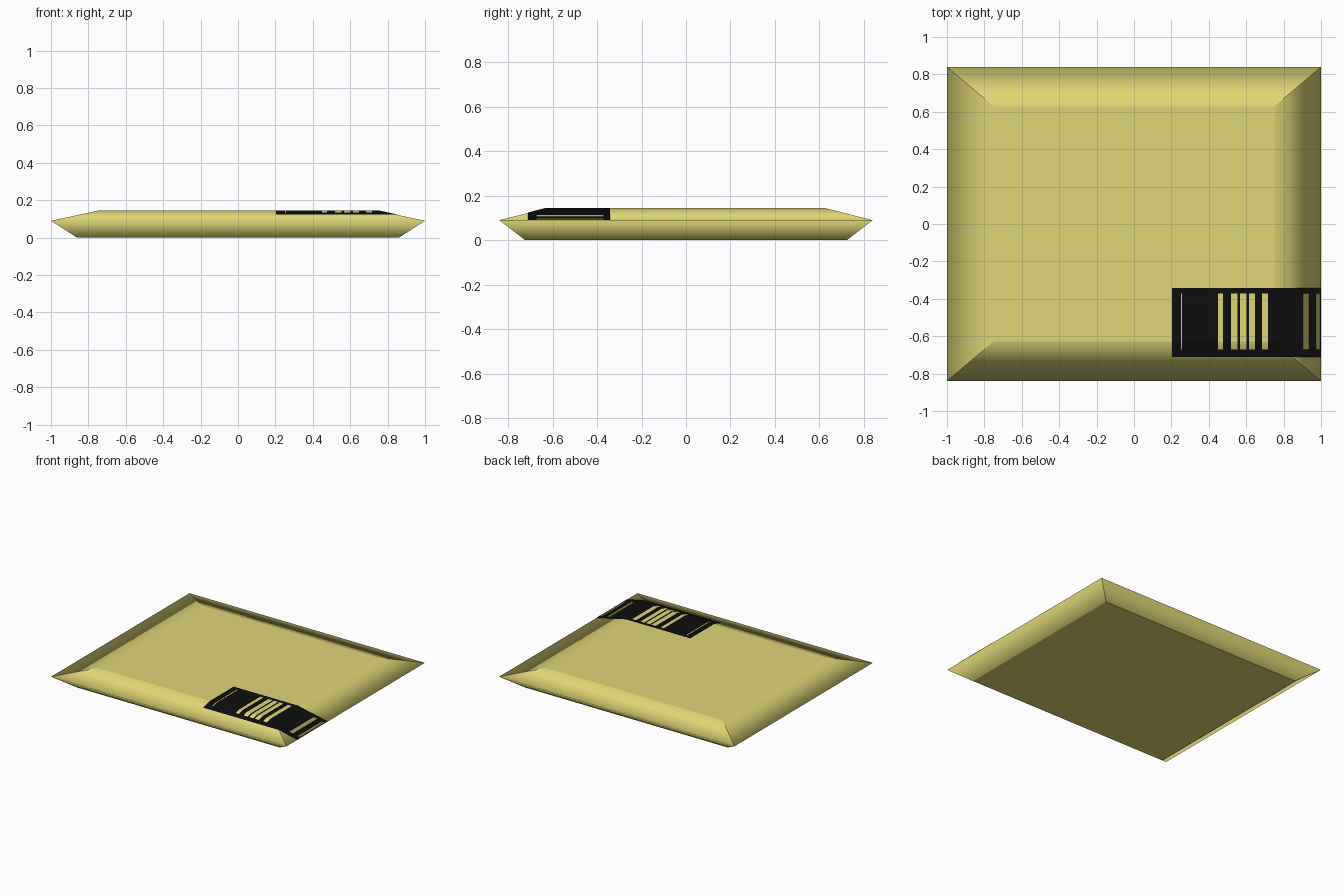
import bpy, bmesh
from mathutils import Vector

if "Cube" in bpy.data.objects:
    bpy.data.objects.remove(bpy.data.objects["Cube"])


def material(name, rgb):
    m = bpy.data.materials.new(name)
    m.diffuse_color = (*rgb, 1)
    m.use_nodes = True
    m.node_tree.nodes["Principled BSDF"].inputs["Base Color"].default_value = m.diffuse_color
    return m


MANILA = material("manila yellow", (0.74, 0.67, 0.18))
INK = material("black ink", (0.004, 0.004, 0.004))

# Half-width, half-depth and height of each rectangular section, bottom to top
SECTIONS = [(0.86, 0.723, 0.0), (1.0, 0.84, 0.09), (0.75, 0.628, 0.144)]
RIM_Z = SECTIONS[1][2]


def lofted(sections, lift=0.0):
    """Rectangular sections joined by sloping sides, with a face on top."""
    bm = bmesh.new()
    rings = [[bm.verts.new((sx * w, sy * d, z + lift))
              for sx, sy in ((-1, -1), (1, -1), (1, 1), (-1, 1))]
             for w, d, z in sections]
    for a, b in zip(rings, rings[1:]):
        for i in range(4):
            j = (i + 1) % 4
            bm.faces.new((a[i], a[j], b[j], b[i]))
    bm.faces.new(rings[-1])
    return bm, rings


def finish(bm, name, mat):
    me = bpy.data.meshes.new(name)
    bm.to_mesh(me)
    bm.free()
    me.materials.append(mat)
    ob = bpy.data.objects.new(name, me)
    bpy.context.collection.objects.link(ob)
    return ob


# Padded envelope: soft around the rim, creased at corners and flat panels
bm, rings = lofted(SECTIONS)
bm.faces.new(rings[0][::-1])
for f in bm.faces:
    f.smooth = True
for e in bm.edges:
    e.smooth = all(abs(v.co.z - RIM_Z) < 1e-4 for v in e.verts)
finish(bm, "envelope", MANILA)

# Barcode: a sheet following the envelope top, cut along the bar edges
X0, X1, Y0, Y1 = 0.203, 1.0, -0.711, -0.342
GAP_Y = (-0.672, -0.372)
GAPS = [(0.25, 0.257), (0.45, 0.476), (0.518, 0.554), (0.567, 0.602),
        (0.615, 0.647), (0.684, 0.717), (0.904, 0.936), (0.973, 0.995)]

bm, _ = lofted(SECTIONS[1:], lift=0.002)
cuts = [(Vector((x, 0, 0)), Vector((1, 0, 0)))
        for x in [X0] + [x for gap in GAPS for x in gap]]
cuts += [(Vector((0, y, 0)), Vector((0, 1, 0))) for y in (Y0, Y1, *GAP_Y)]
for co, no in cuts:
    bmesh.ops.bisect_plane(bm, geom=bm.verts[:] + bm.edges[:] + bm.faces[:],
                           plane_co=co, plane_no=no, dist=1e-5)


def inked(f):
    c = f.calc_center_median()
    in_label = X0 < c.x < X1 and Y0 < c.y < Y1
    in_gap = GAP_Y[0] < c.y < GAP_Y[1] and any(a < c.x < b for a, b in GAPS)
    return in_label and not in_gap


bmesh.ops.delete(bm, geom=[f for f in bm.faces if not inked(f)], context='FACES')
finish(bm, "barcode", INK)
